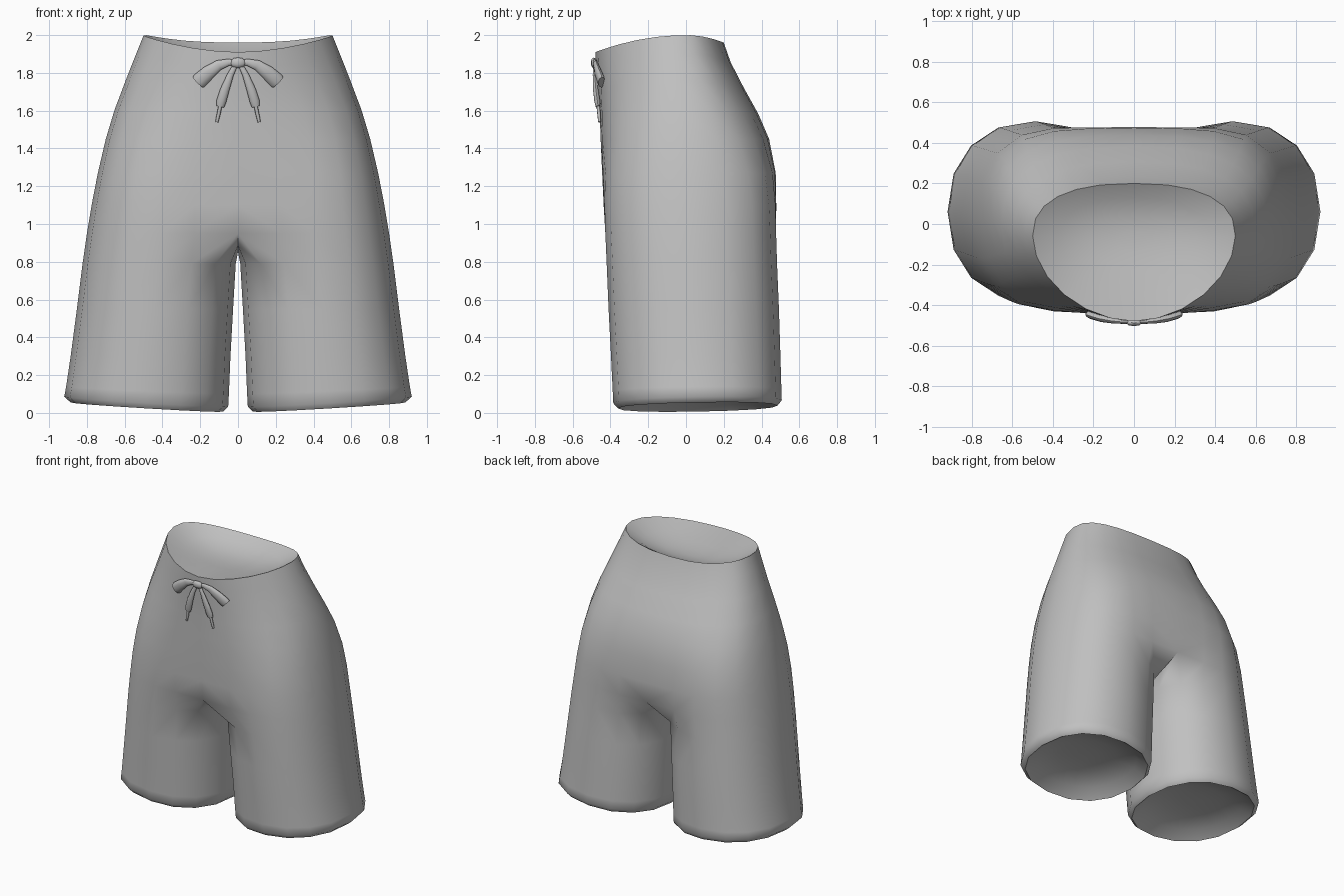
import bpy, bmesh, math
from mathutils import Vector

if "Cube" in bpy.data.objects:
    bpy.data.objects.remove(bpy.data.objects["Cube"], do_unlink=True)

GREY = (0.53, 0.53, 0.53, 1)
fabric = bpy.data.materials.new("grey_fabric")
fabric.use_nodes = True
fabric.diffuse_color = GREY
fabric.node_tree.nodes["Principled BSDF"].inputs["Base Color"].default_value = GREY

P, K = 13, 3          # outer and inner points of each half ring
N = P + K


def spow(v, e):
    return math.copysign(abs(v) ** e, v)


def finish(name, bm, mirror=False, angle=65):
    bmesh.ops.recalc_face_normals(bm, faces=bm.faces)
    mesh = bpy.data.meshes.new(name)
    bm.to_mesh(mesh)
    bm.free()
    mesh.materials.append(fabric)
    obj = bpy.data.objects.new(name, mesh)
    bpy.context.collection.objects.link(obj)
    bpy.ops.object.select_all(action='DESELECT')
    obj.select_set(True)
    bpy.context.view_layer.objects.active = obj
    if mirror:
        m = obj.modifiers.new("mirror", 'MIRROR')
        m.merge_threshold = 0.0005
        bpy.ops.object.modifier_apply(modifier=m.name)
    bpy.ops.object.shade_smooth_by_angle(angle=math.radians(angle))
    return obj


def bridge(bm, a, b, closed):
    n = len(a)
    for i in range(n if closed else n - 1):
        j = (i + 1) % n
        bm.faces.new((a[i], a[j], b[j], b[i]))


def sag(y):
    # dip of the waist opening at front and back
    return -0.09 * (y / 0.48) ** 2 if y < 0 else -0.04 * (y / 0.2) ** 2


def leg_point(i, inner, outer, front, back):
    a = math.radians(-135 + 360 * i / N)
    return ((inner + outer) / 2 + (outer - inner) / 2 * spow(math.cos(a), 0.9),
            (front + back) / 2 + (back - front) / 2 * spow(math.sin(a), 0.9))


def torso_ring(bm, z, x, front, back, mid, ef, eb, dip, legness=0.0):
    # Half ring that blends from one oval towards the outline of two legs
    ring = []
    for i in range(P):
        t = math.radians(-90 + 180 * i / (P - 1))
        s = math.sin(t)
        e = ef if s < 0 else eb
        px = x * abs(math.cos(t)) ** e
        py = mid + spow(s, e) * (mid - front if s < 0 else back - mid)
        lx, ly = leg_point(i, 0, x, front, back)
        if i in (0, P - 1):
            px = lx = 0
        if i in (0, 1, P - 2, P - 1):
            ly = front if s < 0 else back
        px += (lx - px) * legness
        py += (ly - py) * legness
        ring.append(bm.verts.new((px, py, z + dip * sag(py))))
    return ring


def leg_ring(bm, z, inner, outer, front, back, tilt=0.0):
    ring = []
    for i in range(N):
        px, py = leg_point(i, inner, outer, front, back)
        ring.append(bm.verts.new((px, py, z + tilt * (0.06 * (px - 0.48) + 0.018 * py))))
    return ring


bm = bmesh.new()
# Waist to crotch: z, half width, front, back, widest y,
# squareness front and back, dip, legness
torso = [(2.00, 0.50, -0.48, 0.20, -0.06, 1.08, 0.82, 1.0, 0),
         (1.90, 0.54, -0.476, 0.237, -0.05, 1.05, 0.82, 0.8, 0),
         (1.76, 0.595, -0.465, 0.308, -0.03, 0.98, 0.82, 0.45, 0),
         (1.60, 0.655, -0.457, 0.383, 0.0, 0.90, 0.82, 0.12, 0.1),
         (1.45, 0.70, -0.452, 0.440, 0.02, 0.84, 0.80, 0, 0.3),
         (1.27, 0.742, -0.444, 0.475, 0.03, 0.78, 0.78, 0, 0.65),
         (1.10, 0.775, -0.436, 0.478, 0.04, 0.76, 0.76, 0, 0.9),
         (0.95, 0.800, -0.427, 0.477, 0.04, 0.74, 0.74, 0, 1)]
rings = [torso_ring(bm, *r) for r in torso]
for a, b in zip(rings, rings[1:]):
    bridge(bm, a, b, False)

# Crotch seam joins the torso to the closed leg rings
seam = [bm.verts.new((0, y, z)) for y, z in ((0.30, 0.885), (0.03, 0.852), (-0.25, 0.885))]
last = rings[-1] + seam
# Legs: z, inner x, outer x, front, back, tilt, ending in a rounded hem
# with a shallow dome set inside it
legs = [(0.79, 0.012, 0.823, -0.42, 0.482, 0),
        (0.55, 0.026, 0.853, -0.41, 0.492, 0),
        (0.30, 0.040, 0.886, -0.397, 0.50, 0),
        (0.12, 0.048, 0.910, -0.388, 0.505, 0.7),
        (0.058, 0.052, 0.92, -0.385, 0.507, 1),
        (0.030, 0.078, 0.886, -0.36, 0.485, 1),
        (0.085, 0.15, 0.81, -0.28, 0.41, 0.7),
        (0.12, 0.28, 0.68, -0.14, 0.27, 0.3),
        (0.13, 0.40, 0.56, -0.02, 0.15, 0)]
for spec in legs:
    ring = leg_ring(bm, *spec)
    bridge(bm, last, ring, True)
    last = ring
bm.faces.new(last)

# Shallow bowl closing the waist
bowl = [(1.925, 0.37, -0.36, 0.13, -0.07, 1.05, 0.85, 0.5),
        (1.885, 0.20, -0.23, 0.04, -0.08, 1.0, 0.9, 0),
        (1.875, 0.08, -0.14, -0.04, -0.09, 1.0, 1.0, 0)]
last = rings[0]
for spec in bowl:
    ring = torso_ring(bm, *spec)
    bridge(bm, last, ring, False)
    last = ring
bm.faces.new(last)
finish("shorts_body", bm, mirror=True)


def tube(name, path, sides=10, flat=0.6, mirror=True):
    # Tapered cord: each path entry is x, y, z, radius
    bm = bmesh.new()
    pts = [Vector(p[:3]) for p in path]
    last = None
    for i, p in enumerate(pts):
        d = (pts[min(i + 1, len(pts) - 1)] - pts[max(i - 1, 0)]).normalized()
        u = d.cross(Vector((0, 1, 0))).normalized()
        v = d.cross(u)
        r = path[i][3]
        ring = []
        for k in range(sides):
            a = 2 * math.pi * k / sides
            ring.append(bm.verts.new(p + u * r * math.cos(a) + v * r * flat * math.sin(a)))
        if last:
            bridge(bm, last, ring, True)
        else:
            bm.faces.new(ring)
        last = ring
    bm.faces.new(last)
    return finish(name, bm, mirror=mirror, angle=50)


# Drawstring bow
tube("bow_loops", [(0.015, -0.485, 1.855, 0.014), (0.05, -0.484, 1.856, 0.018),
                   (0.10, -0.478, 1.842, 0.027), (0.155, -0.466, 1.803, 0.037),
                   (0.20, -0.450, 1.762, 0.042), (0.212, -0.446, 1.75, 0.039)], flat=0.5)
tube("bow_tails", [(0.012, -0.484, 1.845, 0.012), (0.04, -0.484, 1.79, 0.017),
                   (0.07, -0.478, 1.71, 0.024), (0.088, -0.470, 1.65, 0.026),
                   (0.094, -0.466, 1.622, 0.021)], flat=0.6)
tube("cord_tips", [(0.094, -0.465, 1.625, 0.010), (0.102, -0.461, 1.585, 0.010),
                   (0.112, -0.458, 1.54, 0.008)], sides=8, flat=0.9)
tube("bow_knot", [(-0.036, -0.484, 1.855, 0.012), (-0.026, -0.486, 1.854, 0.024),
                  (0, -0.488, 1.853, 0.028), (0.026, -0.486, 1.854, 0.024),
                  (0.036, -0.484, 1.855, 0.012)], flat=0.6, mirror=False)
